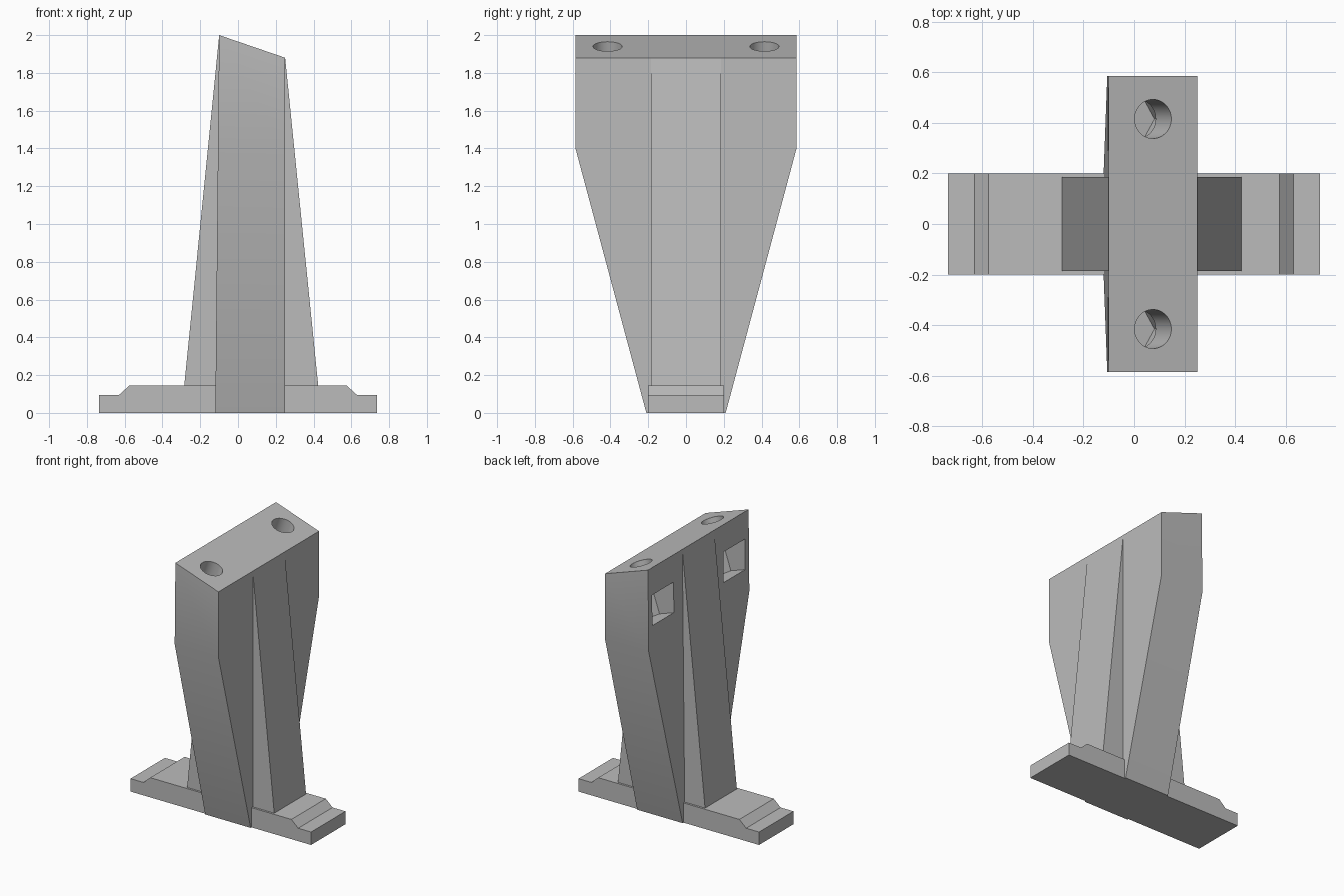
import bpy, bmesh, math
from mathutils import Matrix, Vector

cube = bpy.data.objects.get("Cube")
if cube:
    bpy.data.objects.remove(cube, do_unlink=True)

grey = bpy.data.materials.new("plain grey")
grey.use_nodes = True
colour = (0.5, 0.5, 0.5, 1)
grey.diffuse_color = colour
grey.node_tree.nodes["Principled BSDF"].inputs["Base Color"].default_value = colour


def loft(name, ring_a, ring_b):
    """Solid between two matching rings of points."""
    bm = bmesh.new()
    a = [bm.verts.new(p) for p in ring_a]
    b = [bm.verts.new(p) for p in ring_b]
    bm.faces.new(a)
    bm.faces.new(b[::-1])
    for i in range(len(a)):
        j = (i + 1) % len(a)
        bm.faces.new((a[i], b[i], b[j], a[j]))
    bmesh.ops.recalc_face_normals(bm, faces=bm.faces)
    mesh = bpy.data.meshes.new(name)
    bm.to_mesh(mesh)
    bm.free()
    mesh.materials.append(grey)
    obj = bpy.data.objects.new(name, mesh)
    bpy.context.collection.objects.link(obj)
    return obj


def prism(name, profile, half_width):
    """Extrude an x-z profile evenly along y."""
    return loft(name, [(x, -half_width, z) for x, z in profile],
                [(x, half_width, z) for x, z in profile])


def activate(obj):
    bpy.ops.object.select_all(action='DESELECT')
    obj.select_set(True)
    bpy.context.view_layer.objects.active = obj


def cut(target, cutter):
    mod = target.modifiers.new("cut", 'BOOLEAN')
    mod.operation = 'DIFFERENCE'
    mod.solver = 'EXACT'
    mod.object = cutter
    activate(target)
    bpy.ops.object.modifier_apply(modifier=mod.name)
    bpy.data.objects.remove(cutter, do_unlink=True)


# Stepped foot, symmetric about the middle
half = [(0.735, 0), (0.735, 0.095), (0.63, 0.095), (0.575, 0.145)]
foot = prism("foot", half + [(-x, z) for x, z in half[::-1]], 0.2)

# Flaring column with a slanted top and a leaning left face
half = [(0.21, 0), (0.585, 1.4), (0.585, 2)]
outline = half + [(-y, z) for y, z in half[::-1]]
column = loft("column", [(-0.12 + 0.01 * z, y, z) for y, z in outline],
              [(0.25, y, min(z, 1.88)) for y, z in outline])

# Tapered ribs on both faces
left_rib = prism("left_face_rib", [(-0.285, 0.14), (-0.1, 1.995), (-0.05, 0.14)], 0.185)
right_rib = prism("right_face_rib", [(0.425, 0.14), (0.25, 1.875), (0.2, 0.14)], 0.185)

# Bolt holes square to the slanted top, each meeting a nut slot from the left face
tilt = Matrix.Rotation(math.atan2(0.12, 0.35), 4, 'Y')
flat = 0.125
radius = flat / math.cos(math.radians(30))
slot = [(-0.4, -flat), (radius / 2, -flat), (radius, 0), (radius / 2, flat), (-0.4, flat)]
circle = [(0.077 * math.cos(math.tau * i / 48), 0.077 * math.sin(math.tau * i / 48))
          for i in range(48)]
for side in (-1, 1):
    place = Matrix.Translation((0.075, side * 0.415, 1.94)) @ tilt
    for name, shape, low, high in (("nut_slot", slot, -0.403, -0.19),
                                   ("bolt_hole", circle, -0.3, 0.1)):
        rings = [[place @ Vector((u, v, h)) for u, v in shape] for h in (low, high)]
        cut(column, loft(name, *rings))

for part in (foot, column, left_rib, right_rib):
    activate(part)
    bpy.ops.object.shade_smooth_by_angle(angle=math.radians(30))
